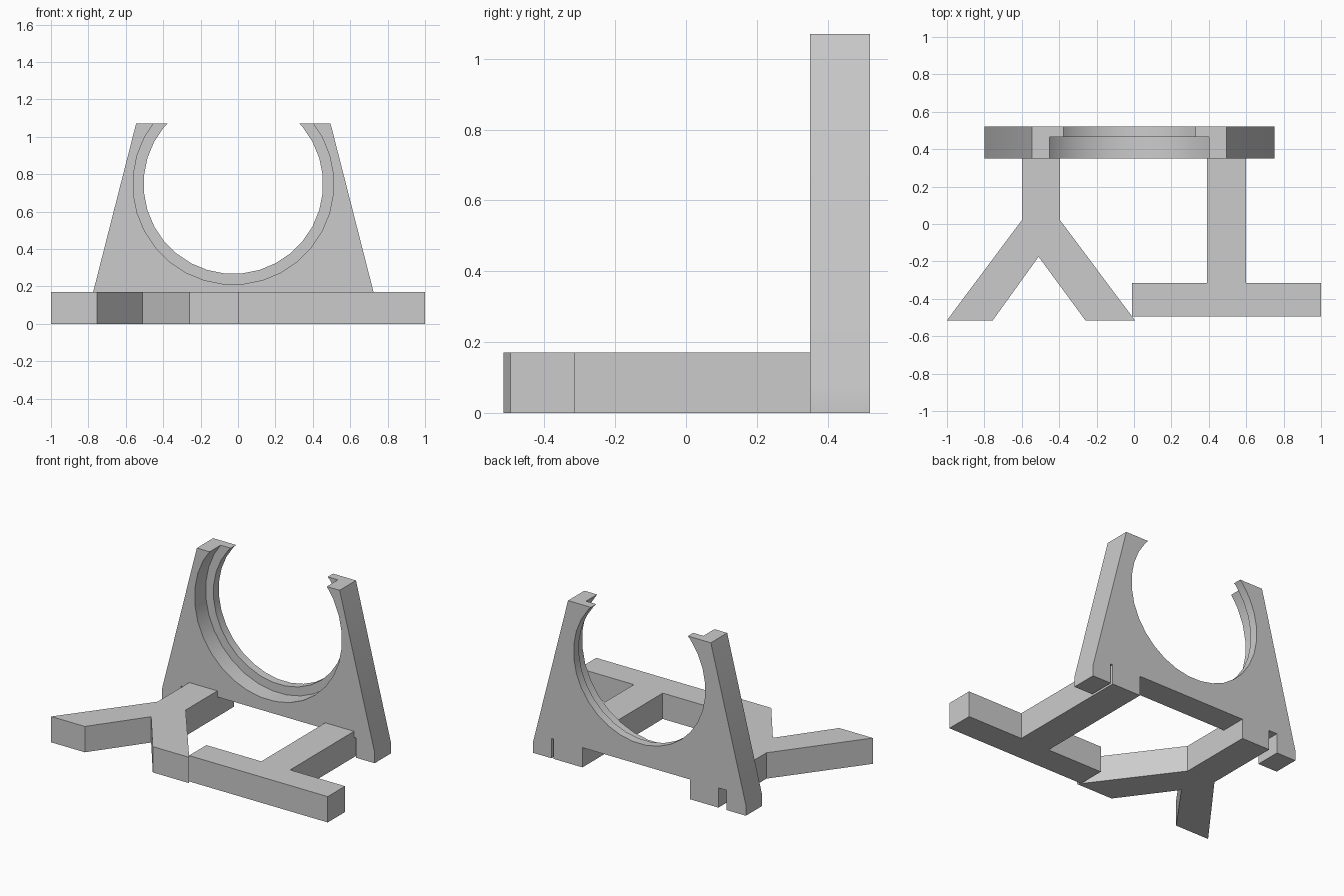
import bpy
import bmesh
import math
from mathutils import Matrix, Vector

cube = bpy.data.objects.get("Cube")
if cube:
    bpy.data.objects.remove(cube, do_unlink=True)

grey = bpy.data.materials.new("plain_grey")
grey.use_nodes = True
COLOUR = (0.6, 0.6, 0.6, 1)
grey.diffuse_color = COLOUR
grey.node_tree.nodes["Principled BSDF"].inputs["Base Color"].default_value = COLOUR

FRONT, STEP, BACK = 0.35, 0.465, 0.52   # depths of the upright plate
BASE = 0.17                             # thickness of the feet


def finish(bm, name):
    """Turn a bmesh into a grey object."""
    bmesh.ops.recalc_face_normals(bm, faces=bm.faces)
    mesh = bpy.data.meshes.new(name)
    bm.to_mesh(mesh)
    bm.free()
    mesh.materials.append(grey)
    obj = bpy.data.objects.new(name, mesh)
    bpy.context.collection.objects.link(obj)
    return obj


def prism(name, outline, along):
    """Extrude a closed 3D outline along a vector."""
    bm = bmesh.new()
    face = bm.faces.new([bm.verts.new(p) for p in outline])
    new = bmesh.ops.extrude_face_region(bm, geom=[face])["geom"]
    bmesh.ops.translate(bm, vec=Vector(along),
                        verts=[v for v in new if isinstance(v, bmesh.types.BMVert)])
    return finish(bm, name)


def select_only(obj):
    bpy.ops.object.select_all(action='DESELECT')
    obj.select_set(True)
    bpy.context.view_layer.objects.active = obj


def bore(target, radius, y0, y1):
    """Cut a round hole through the target between two depths."""
    sides = 32
    bm = bmesh.new()
    bmesh.ops.create_cone(bm, cap_ends=True, segments=sides, radius1=radius,
                          radius2=radius, depth=y1 - y0,
                          matrix=Matrix.Translation((-0.025, (y0 + y1) / 2, 0.747))
                          @ Matrix.Rotation(math.pi / 2, 4, 'X')
                          @ Matrix.Rotation(math.pi / sides, 4, 'Z'))
    cutter = finish(bm, "bore_cutter")
    cutter.hide_render = True
    mod = target.modifiers.new("bore", 'BOOLEAN')
    mod.operation = 'DIFFERENCE'
    mod.solver = 'EXACT'
    mod.object = cutter
    select_only(target)
    bpy.ops.object.modifier_apply(modifier=mod.name)
    bpy.data.objects.remove(cutter, do_unlink=True)


# Upright plate: tapered sides, notched underside
top, shoulder, notch = 1.07, 0.07, 0.13
profile = [(-0.545, top), (-0.80, shoulder), (-0.80, 0)]
for x0, x1 in [(-0.66, -0.60), (-0.395, 0.39), (0.60, 0.615)]:
    profile += [(x0, 0), (x0, notch), (x1, notch), (x1, 0)]
profile += [(0.75, 0), (0.75, shoulder), (0.495, top)]
plate = prism("upright_plate", [(x, FRONT, z) for x, z in profile],
              (0, BACK - FRONT, 0))

# Round seat with a smaller lip at the back
bore(plate, 0.48, FRONT - 0.1, BACK + 0.1)
bore(plate, 0.537, FRONT - 0.1, STEP)
select_only(plate)
bpy.ops.object.shade_smooth_by_angle()

# Forked foot
fork = [(-0.60, FRONT), (-0.60, 0.02), (-1, -0.515), (-0.755, -0.515),
        (-0.51, -0.175), (-0.26, -0.515), (0.005, -0.515),
        (-0.395, 0.02), (-0.395, FRONT)]
prism("forked_foot", [(x, y, 0) for x, y in fork], (0, 0, BASE))

# T-shaped foot
tee = [(0.39, FRONT), (0.39, -0.315), (-0.01, -0.315), (-0.01, -0.495),
       (1, -0.495), (1, -0.315), (0.60, -0.315), (0.60, FRONT)]
prism("tee_foot", [(x, y, 0) for x, y in tee], (0, 0, BASE))
